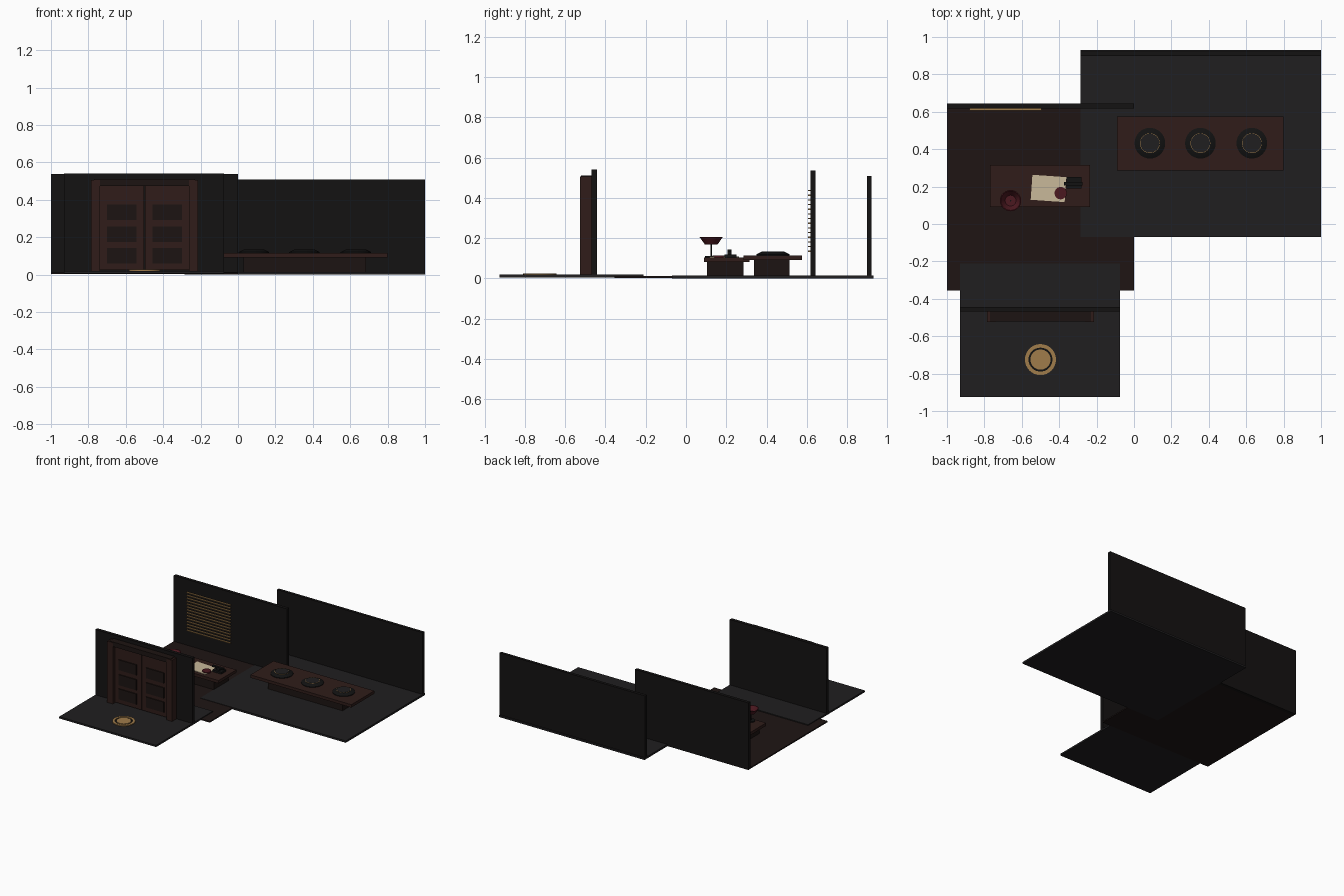
import bpy, bmesh, math
from mathutils import Matrix, Vector

if "Cube" in bpy.data.objects:
    bpy.data.objects.remove(bpy.data.objects["Cube"])


def mat(name, r, g, b):
    m = bpy.data.materials.new(name)
    m.diffuse_color = (r, g, b, 1)
    m.use_nodes = True
    m.node_tree.nodes["Principled BSDF"].inputs["Base Color"].default_value = m.diffuse_color
    return m


STONE = mat("dark_stone", .014, .013, .014)
WALL = mat("wall_black", .007, .006, .006)
BLACK = mat("black", .006, .006, .006)
WOODFLOOR = mat("wood_floor", .013, .0075, .007)
WOOD = mat("red_wood", .029, .012, .010)
DARKWOOD = mat("dark_wood", .012, .007, .006)
GOLD = mat("brass", .35, .2, .07)
RED = mat("dark_red", .07, .009, .014)
PAPER = mat("paper", .58, .48, .32)


def finish(name, bm, m):
    me = bpy.data.meshes.new(name)
    bm.to_mesh(me)
    bm.free()
    me.materials.append(m)
    ob = bpy.data.objects.new(name, me)
    bpy.context.collection.objects.link(ob)
    return ob


def box(name, x, y, z, m, rot=0):
    """Box from (min, max) ranges, optionally turned about its own z axis."""
    bm = bmesh.new()
    bmesh.ops.create_cube(bm, size=1)
    size = Vector((x[1] - x[0], y[1] - y[0], z[1] - z[0]))
    mid = Vector((sum(x) / 2, sum(y) / 2, sum(z) / 2))
    bm.transform(Matrix.Translation(mid) @ Matrix.Rotation(rot, 4, 'Z') @ Matrix.Diagonal(size).to_4x4())
    return finish(name, bm, m)


def lathe(name, cx, cy, profile, m, n=32):
    """Revolve (radius, z) points about a vertical axis."""
    bm = bmesh.new()
    vs = [bm.verts.new((cx + r, cy, z)) for r, z in profile]
    es = [bm.edges.new(p) for p in zip(vs, vs[1:])]
    bmesh.ops.spin(bm, geom=vs + es, cent=(cx, cy, 0), axis=(0, 0, 1),
                   angle=2 * math.pi, steps=n, use_duplicate=False)
    bmesh.ops.remove_doubles(bm, verts=bm.verts, dist=1e-5)
    bmesh.ops.recalc_face_normals(bm, faces=bm.faces)
    ob = finish(name, bm, m)
    for p in ob.data.polygons:
        p.use_smooth = True
    ob.data.set_sharp_from_angle(angle=math.radians(30))
    return ob


def ring(name, cx, cy, r0, r1, z0, z1, m):
    return lathe(name, cx, cy, [(r0, z0), (r1, z0), (r1, z1), (r0, z1), (r0, z0)], m)


def disc(name, cx, cy, r, z0, z1, m, top=None):
    return lathe(name, cx, cy, [(0, z0), (r, z0), (r if top is None else top, z1), (0, z1)], m)


# Three overlapping rooms: floor and back wall each
box("study_floor", (-1, 0), (-.355, .64), (.002, .012), WOODFLOOR)
box("study_wall", (-1, 0), (.618, .643), (.002, .537), WALL)
box("dining_floor", (-.285, 1), (-.07, .93), (0, .015), STONE)
box("dining_wall", (-.285, 1), (.899, .922), (.01, .508), WALL)
box("entry_floor", (-.93, -.075), (-.925, -.21), (.005, .019), STONE)
box("entry_wall", (-.93, -.075), (-.469, -.443), (.01, .54), WALL)

# Double door with posts, lintel and three panels on each leaf
for s, side in ((-1, "left"), (1, "right")):
    def span(a, b):
        return tuple(sorted((-.5 + s * a, -.5 + s * b)))
    box(f"door_post_{side}", span(.237, .286), (-.525, -.469), (.019, .507), WOOD)
    box(f"door_leaf_{side}", span(.003, .237), (-.5, -.469), (.025, .475), WOOD)
    for i, (a, b) in enumerate(((.06, .143), (.173, .257), (.293, .375))):
        box(f"door_panel_{side}_{i}", span(.042, .2), (-.508, -.498), (a, b), DARKWOOD)
box("door_lintel", (-.77, -.23), (-.522, -.469), (.475, .512), DARKWOOD)

# Round floor medallion
disc("medallion_base", -.5, -.725, .07, .019, .021, BLACK)
ring("medallion_ring", -.5, -.725, .064, .083, .019, .026, GOLD)
disc("medallion_centre", -.5, -.725, .054, .019, .026, GOLD)

# Window blind slats on the study wall
for i in range(14):
    z = .132 + i * .0232
    box(f"blind_slat_{i}", (-.88, -.495), (.606, .617), (z, z + .006), GOLD)

# Writing desk
box("desk_top", (-.77, -.235), (.09, .315), (.082, .105), WOOD)
box("desk_body", (-.72, -.285), (.105, .285), (.012, .082), DARKWOOD)

# Desk lamp with a flared shade
disc("lamp_base", -.66, .125, .03, .105, .112, BLACK)
disc("lamp_stem", -.66, .125, .004, .11, .18, BLACK, .004)
lathe("lamp_shade", -.66, .125, [(0, .168), (.031, .168), (.057, .205), (.052, .205), (.029, .172), (0, .172)], RED, 24)

# Paper, cup and telephone
box("paper_sheet", (-.548, -.366), (.123, .257), (.105, .109), PAPER, -.07)
disc("cup", -.392, .165, .033, .105, .115, RED)
box("telephone_base", (-.36, -.28), (.19, .25), (.105, .12), BLACK)
box("telephone_cradle", (-.335, -.305), (.205, .225), (.12, .136), BLACK)
box("telephone_handset", (-.375, -.275), (.205, .225), (.134, .144), BLACK)

# Dining table on a block pedestal
box("dining_table_top", (-.09, .8), (.285, .575), (.092, .115), WOOD)
box("dining_table_pedestal", (.03, .685), (.338, .515), (.015, .092), DARKWOOD)

# Covered plates with a thin trim ring
for i, x in enumerate((.085, .355, .63)):
    lathe(f"plate_{i}", x, .432,
          [(0, .115), (.082, .115), (.082, .12), (.056, .133), (0, .133)], BLACK)
    disc(f"plate_centre_{i}", x, .432, .05, .132, .135, STONE)
    ring(f"plate_trim_{i}", x, .432, .051, .053, .132, .135, GOLD)
